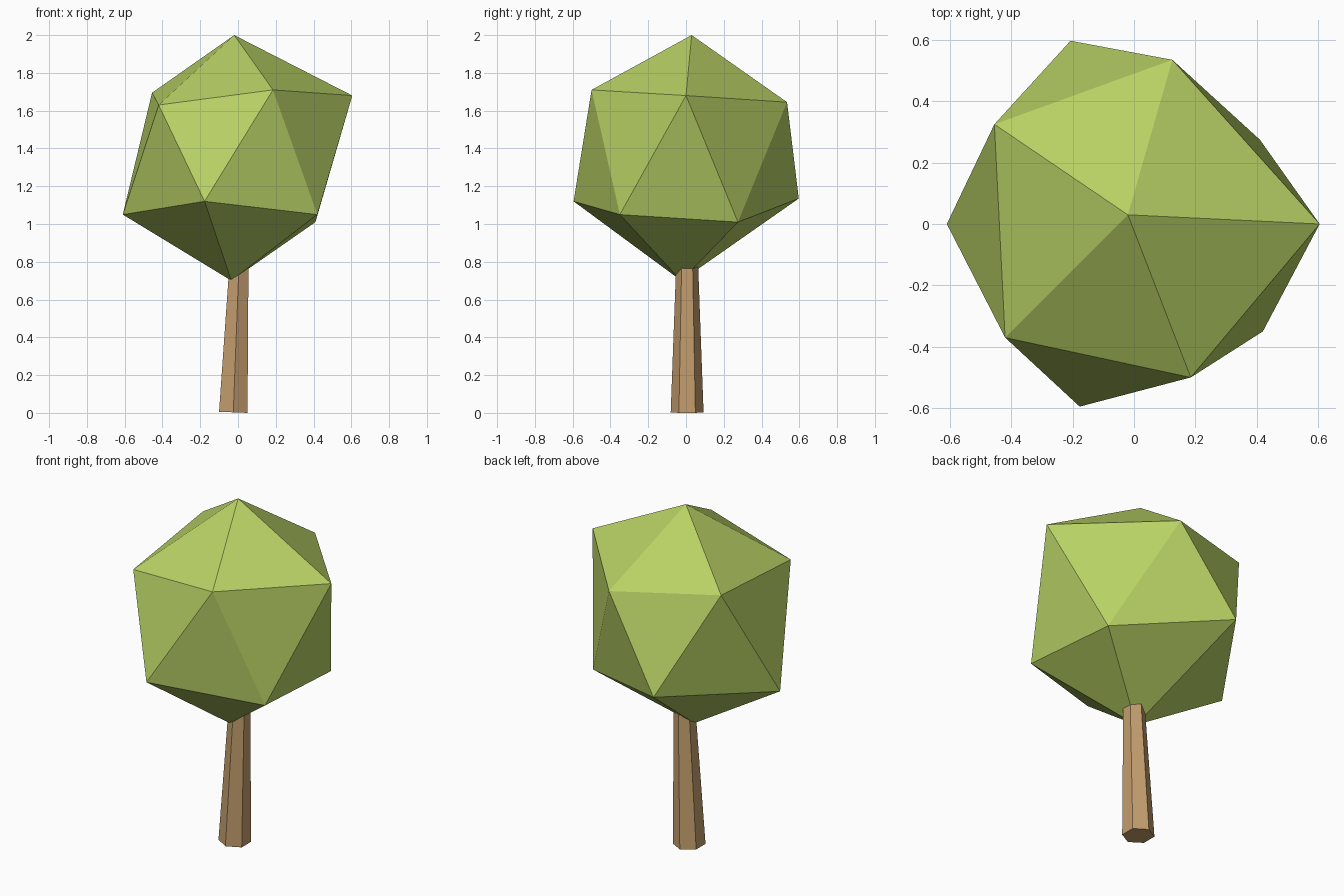
import bpy, bmesh, math
from mathutils import Vector

if "Cube" in bpy.data.objects:
    bpy.data.objects.remove(bpy.data.objects["Cube"])


def paint(obj, name, color):
    mat = bpy.data.materials.new(name)
    mat.diffuse_color = (*color, 1)
    mat.use_nodes = True
    mat.node_tree.nodes["Principled BSDF"].inputs["Base Color"].default_value = mat.diffuse_color
    obj.data.materials.append(mat)


# Foliage: uneven icosahedron made of two five-point rings and two poles
TOP = (-0.02, 0.03, 2.0)
BOTTOM = (-0.035, -0.025, 0.70)
UPPER = [(0.605, 0, 1.68), (0.125, 0.535, 1.645), (-0.455, 0.325, 1.695),
         (-0.42, -0.37, 1.63), (0.185, -0.5, 1.71)]
LOWER = [(0.41, 0.275, 1.01), (-0.207, 0.597, 1.135), (-0.61, 0, 1.05),
         (-0.177, -0.595, 1.12), (0.42, -0.35, 1.05)]

bm = bmesh.new()
top, bottom = bm.verts.new(TOP), bm.verts.new(BOTTOM)
up = [bm.verts.new(p) for p in UPPER]
low = [bm.verts.new(p) for p in LOWER]
for i in range(5):
    j = (i + 1) % 5
    bm.faces.new((top, up[i], up[j]))
    bm.faces.new((up[i], low[i], up[j]))
    bm.faces.new((low[i], low[j], up[j]))
    bm.faces.new((bottom, low[j], low[i]))
mesh = bpy.data.meshes.new("foliage")
bm.to_mesh(mesh)
bm.free()
foliage = bpy.data.objects.new("foliage", mesh)
bpy.context.collection.objects.link(foliage)
paint(foliage, "leaf_green", (0.48, 0.64, 0.13))

# Trunk: slightly leaning, tapered hexagonal post that runs into the foliage
LENGTH, LEAN = 0.95, math.radians(2.2)
axis = Vector((math.sin(LEAN), 0, math.cos(LEAN)))
base = Vector((-0.025, 0.006, 0.003))
bpy.ops.mesh.primitive_cone_add(vertices=6, radius1=0.087, radius2=0.052,
                                depth=LENGTH, location=base + axis * LENGTH / 2,
                                rotation=(0, LEAN, 0))
trunk = bpy.context.object
trunk.name = "trunk"
paint(trunk, "bark_brown", (0.55, 0.34, 0.155))
